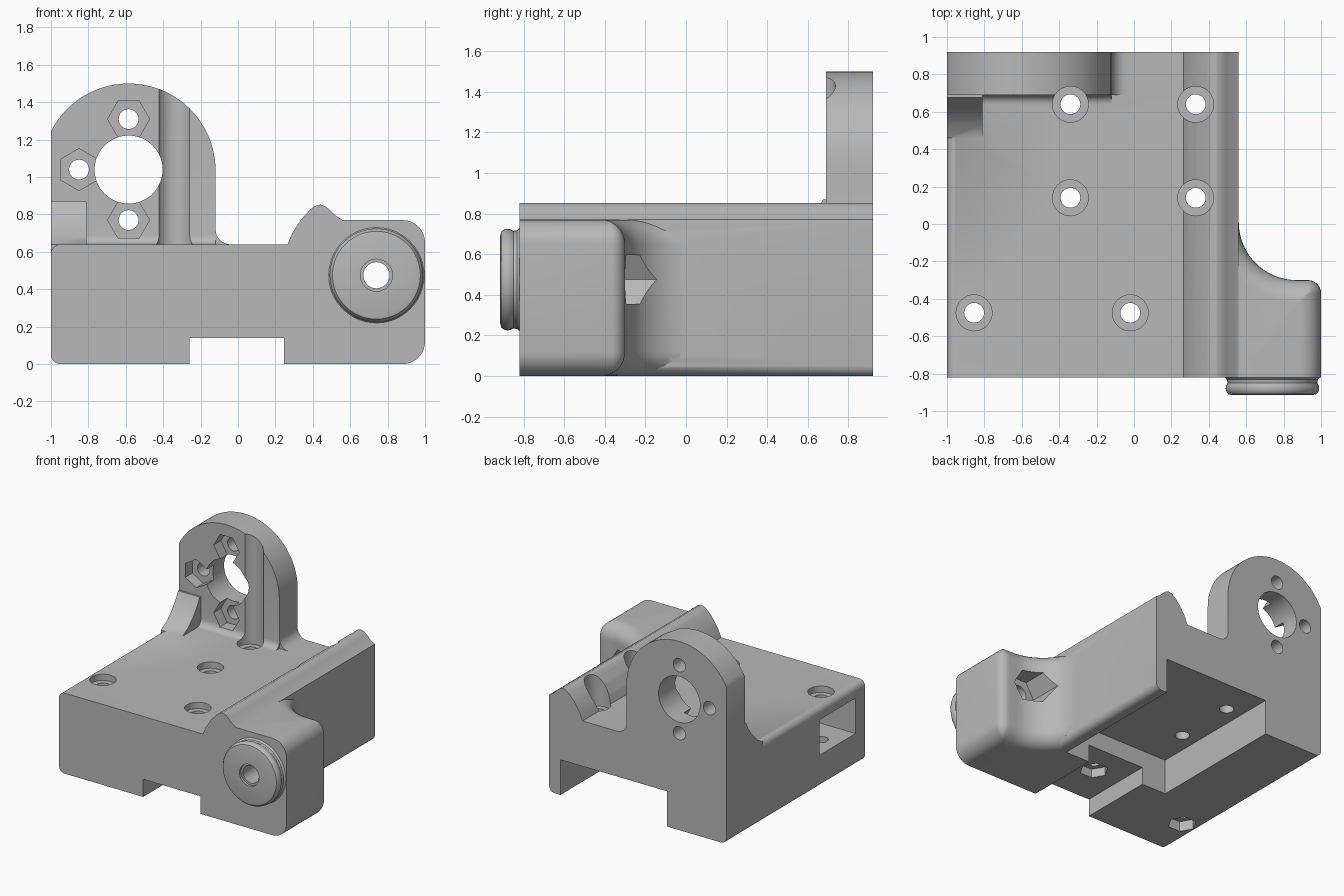
import bpy, bmesh, math
from math import cos, sin, pi, radians

if "Cube" in bpy.data.objects:
    bpy.data.objects.remove(bpy.data.objects["Cube"])

grey = bpy.data.materials.new("grey_plastic")
grey.diffuse_color = (0.48, 0.48, 0.48, 1)
grey.use_nodes = True
grey.node_tree.nodes["Principled BSDF"].inputs["Base Color"].default_value = grey.diffuse_color


def loft(name, rings):
    """Solid through a list of equal-length rings, capped at both ends."""
    bm = bmesh.new()
    vs = [[bm.verts.new(p) for p in r] for r in rings]
    n = len(rings[0])
    for a, b in zip(vs, vs[1:]):
        for i in range(n):
            j = (i + 1) % n
            bm.faces.new((a[i], a[j], b[j], b[i]))
    bm.faces.new(vs[0])
    bm.faces.new(vs[-1])
    bmesh.ops.recalc_face_normals(bm, faces=bm.faces)
    me = bpy.data.meshes.new(name)
    bm.to_mesh(me)
    bm.free()
    me.materials.append(grey)
    ob = bpy.data.objects.new(name, me)
    bpy.context.collection.objects.link(ob)
    return ob


def place(p, axis, t):
    u, v = p
    return {'x': (t, u, v), 'y': (u, t, v), 'z': (u, v, t)}[axis]


def prism(name, pts, axis, a, b):
    return loft(name, [[place(p, axis, t) for p in pts] for t in (a, b)])


def arc(cx, cy, r, a0, a1, n=10):
    return [(cx + r * cos(radians(a0 + (a1 - a0) * i / n)),
             cy + r * sin(radians(a0 + (a1 - a0) * i / n))) for i in range(n + 1)]


def ngon(cx, cy, r, n=32, start=0):
    return arc(cx, cy, r, start, start + 360, n)[:-1]


def box(name, x0, x1, y0, y1, z0, z1):
    return prism(name, [(x0, y0), (x1, y0), (x1, y1), (x0, y1)], 'z', z0, z1)


def combine(target, other, op):
    m = target.modifiers.new(op.lower(), 'BOOLEAN')
    m.operation, m.object, m.solver = op, other, 'EXACT'
    bpy.context.view_layer.objects.active = target
    bpy.ops.object.modifier_apply(modifier=m.name)
    bpy.data.objects.remove(other)


# main block with the ridge along its right side
profile = (arc(-0.95, 0.05, 0.05, 270, 180, 6) + arc(-0.95, 0.59, 0.05, 180, 90, 6)
           + [(0.265, 0.64), (0.29, 0.70), (0.335, 0.77), (0.385, 0.825), (0.41, 0.845),
              (0.44, 0.853), (0.465, 0.845), (0.49, 0.825), (0.52, 0.795), (0.56, 0.77)]
           + arc(0.51, 0.05, 0.05, 0, -90, 6))
body = prism("mount_body", profile, 'y', -0.82, 0.92)


# side lug with rounded rim and a concave sweep back into the block
def lug_ring(d, z):
    rc = max(0.07 - d, 0.004)
    pts = ([(0.40, -0.82), (1 - d, -0.82)]
           + arc(1 - d - rc, -0.30 - d - rc, rc, 0, 90, 8)
           + arc(0.87, 0.01, 0.31 + d, 270, 180, 20) + [(0.40, 0.01)])
    return [(x, y, z) for x, y in pts]


R = 0.12
steps = [i * pi / 16 for i in range(9)]
rings = [lug_ring(R * (1 - sin(t)), R * (1 - cos(t))) for t in steps]
rings += [lug_ring(R * (1 - cos(t)), 0.77 - R + R * sin(t)) for t in steps]
combine(body, loft("side_lug", rings), 'UNION')

# round boss on the front of the lug
boss = [(0.255, -0.78), (0.255, -0.82), (0.243, -0.832), (0.24, -0.85), (0.248, -0.865),
        (0.25, -0.88), (0.246, -0.897), (0.235, -0.91), (0.215, -0.915)]
combine(body, loft("boss", [[place(p, 'y', y) for p in ngon(0.74, 0.475, r, 48)]
                            for r, y in boss]), 'UNION')

# upright plate with arched top and base fillet
left = math.degrees(math.acos(-0.415 / 0.465))
plate = ([(-1, 0.5)] + arc(-0.585, 1.035, 0.465, left, 0, 40)
         + arc(-0.04, 0.72, 0.08, 180, 270, 8) + [(-0.04, 0.5)])
combine(body, prism("upright_plate", plate, 'y', 0.69, 0.92), 'UNION')

# fillet along the foot of the plate and the concave corner gusset
foot = arc(0.64, 0.69, 0.05, 270, 360, 6) + [(0.75, 0.69), (0.75, 0.6), (0.64, 0.6)]
combine(body, prism("foot_fillet", foot, 'x', -0.9, -0.12), 'UNION')
gusset = [(0.46, 0.64), (0.53, 0.68), (0.60, 0.75), (0.65, 0.82), (0.675, 0.87),
          (0.75, 0.87), (0.75, 0.55), (0.46, 0.55)]
combine(body, prism("gusset", gusset, 'x', -1, -0.81), 'UNION')

# underside pocket, front channel and left side slot
cuts = [box("rear_pocket", -0.475, 0.46, -0.215, 1.0, -0.1, 0.28),
        box("front_channel", -0.26, 0.245, -0.9, -0.1, -0.1, 0.14),
        box("side_slot", -1.1, 0.13, -0.70, -0.25, 0.26, 0.54)]

# vertical screw holes with counterbores and driver clearance above
for x, y in [(-0.34, 0.64), (0.33, 0.64), (-0.34, 0.14), (0.33, 0.14),
             (-0.855, -0.475), (-0.02, -0.475)]:
    cuts.append(prism("screw_hole", ngon(x, y, 0.053), 'z', -0.1, 0.8))
    cuts.append(prism("counterbore", ngon(x, y, 0.096), 'z', 0.59, 1.7))
for x, top in [(-0.855, 0.08), (-0.02, 0.21)]:
    cuts.append(prism("nut_recess", ngon(x, -0.475, 0.105, 6), 'z', -0.1, top))

# plate: large bore, three screw holes with nut recesses
cuts.append(prism("bore", ngon(-0.585, 1.04, 0.182, 48), 'y', 0.5, 1.0))
for x, z, a in [(-0.585, 1.31, 0), (-0.85, 1.04, 30), (-0.585, 0.77, 0)]:
    cuts.append(prism("plate_hole", ngon(x, z, 0.053), 'y', 0.5, 1.0))
    cuts.append(prism("plate_nut", ngon(x, z, 0.112, 6, a), 'y', 0.5, 0.78))

# lug: through bore, its front lip, and the rear nut recess
cuts += [prism("lug_bore", ngon(0.74, 0.475, 0.07), 'y', -1.0, 0.1),
         prism("lug_lip", ngon(0.74, 0.475, 0.086), 'y', -1.0, -0.895),
         prism("lug_nut", ngon(0.74, 0.475, 0.139, 6), 'y', -0.42, 0.1)]
for c in cuts:
    combine(body, c, 'DIFFERENCE')

bpy.ops.object.select_all(action='DESELECT')
body.select_set(True)
bpy.context.view_layer.objects.active = body
bpy.ops.object.shade_smooth_by_angle(angle=radians(30))
